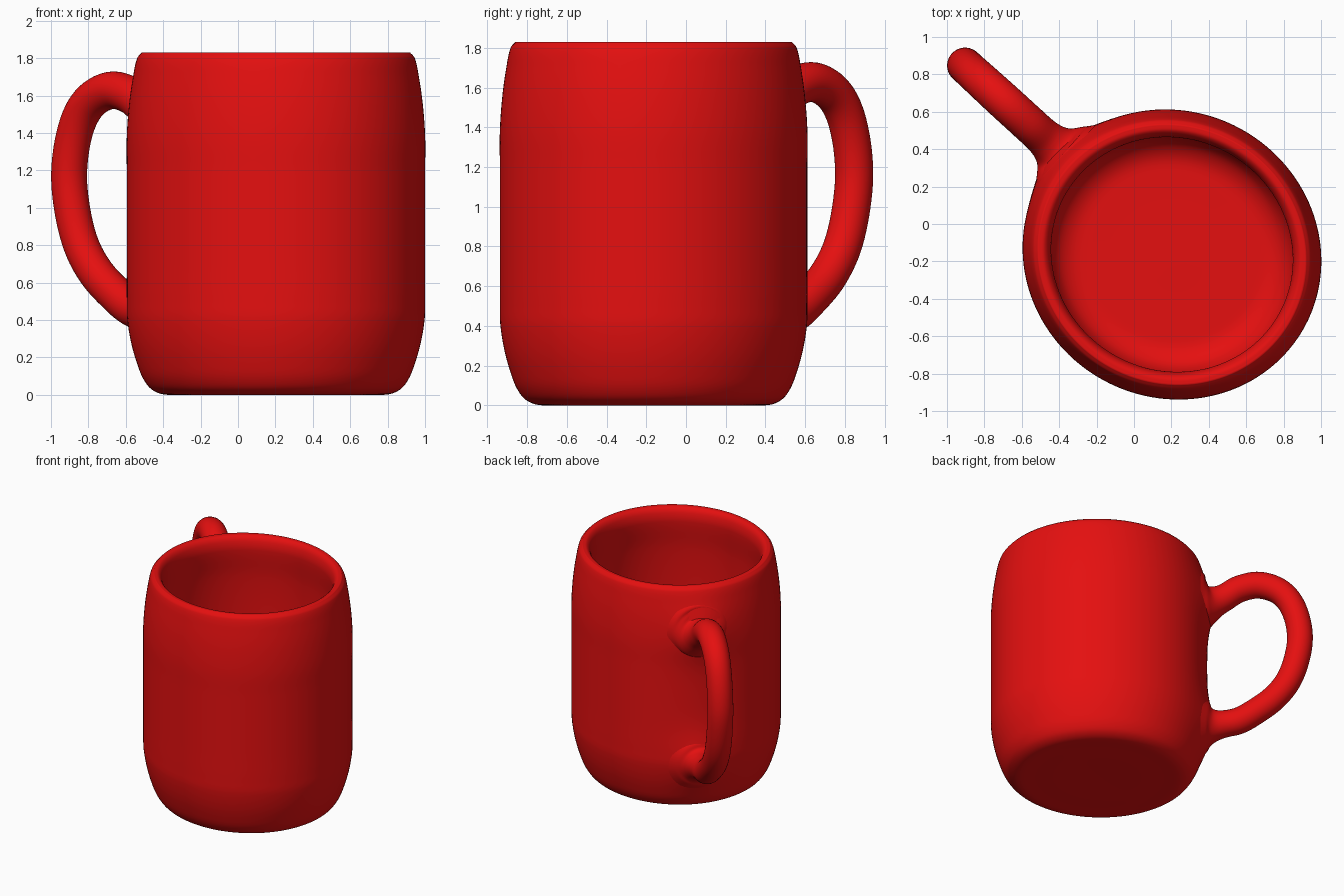
import bpy, bmesh, math
from mathutils import Vector
from mathutils.geometry import interpolate_bezier

cube = bpy.data.objects.get("Cube")
if cube:
    bpy.data.objects.remove(cube, do_unlink=True)

# Glazed red
red = bpy.data.materials.new("glossy_red")
red.use_nodes = True
colour = (0.78, 0.005, 0.005, 1)
red.diffuse_color = colour
red.node_tree.nodes["Principled BSDF"].inputs["Base Color"].default_value = colour

CENTRE_X, CENTRE_Y = 0.203, -0.163
TURN = math.radians(137.6)      # direction the handle points
JOINTS = (1.48, 0.43)           # heights where the handle meets the wall


def place(u, v, z, sx=1.0, sy=1.0):
    """Handle-aligned coordinates to model coordinates."""
    c, s = math.cos(TURN), math.sin(TURN)
    return (CENTRE_X + sx * (u * c - v * s), CENTRE_Y + sy * (u * s + v * c), z)


def smooth_path(points, steps):
    """Smooth curve through the points, without overshoot."""
    pts = [Vector(p) for p in points]
    last = len(pts) - 1
    dirs = [(pts[min(i + 1, last)] - pts[max(i - 1, 0)]).normalized() for i in range(last + 1)]
    out = []
    for i in range(last):
        a, b = pts[i], pts[i + 1]
        reach = (b - a).length / 3
        out += interpolate_bezier(a, a + dirs[i] * reach, b - dirs[i + 1] * reach, b, steps + 1)[:-1]
    return out + [pts[-1]]


def loft(name, rings):
    """Skin a list of closed rings and shade it smooth."""
    bm = bmesh.new()
    loops = [[bm.verts.new(p) for p in ring] for ring in rings]
    n = len(loops[0])
    for a, b in zip(loops, loops[1:]):
        for i in range(n):
            j = (i + 1) % n
            bm.faces.new((a[i], a[j], b[j], b[i]))
    bmesh.ops.remove_doubles(bm, verts=bm.verts, dist=0.0001)
    bmesh.ops.recalc_face_normals(bm, faces=bm.faces)
    for f in bm.faces:
        f.smooth = True
    mesh = bpy.data.meshes.new(name)
    bm.to_mesh(mesh)
    bm.free()
    mesh.materials.append(red)
    obj = bpy.data.objects.new(name, mesh)
    bpy.context.collection.objects.link(obj)
    return obj


# Mug body: outer wall, rounded rim, inner wall and floor (radius, height)
outer = [(0, 0, 0), (0.5, 0, 0), (0.6, 0.003, 0), (0.66, 0.03, 0), (0.7, 0.08, 0),
         (0.73, 0.15, 0), (0.765, 0.27, 0), (0.787, 0.4, 0), (0.79, 0.5, 0),
         (0.79, 0.7, 0), (0.79, 0.95, 0), (0.79, 1.2, 0), (0.79, 1.38, 0),
         (0.778, 1.55, 0), (0.757, 1.7, 0), (0.735, 1.8, 0), (0.71, 1.83, 0)]
inner = [(0.71, 1.83, 0), (0.675, 1.825, 0), (0.65, 1.79, 0), (0.64, 1.72, 0),
         (0.665, 1.5, 0), (0.675, 1.2, 0), (0.675, 0.5, 0), (0.655, 0.3, 0),
         (0.61, 0.17, 0), (0.53, 0.11, 0), (0.42, 0.1, 0), (0, 0.1, 0)]


def body_ring(r, z, swell, sides=128):
    ring = []
    for i in range(sides):
        t = math.tau * i / sides
        u, v = r * 1.02 * math.cos(t), r * 0.975 * math.sin(t)
        if swell and u > 0:     # wall swells softly into the handle
            for h in JOINTS:
                u += 0.05 * math.exp(-(v * v + (z - h) ** 2) / 0.045) * math.cos(t)
        ring.append(place(u, v, z, 1.01, 0.985))
    return ring


rings = [body_ring(p.x, p.y, True) for p in smooth_path(outer, 7)]
rings += [body_ring(p.x, p.y, False) for p in smooth_path(inner, 5)[1:]]
loft("mug_body", rings)

# Handle: round tube flaring where it meets the wall (reach, height, radius)
top, low = JOINTS
handle = [(0.765, top, 0.24), (0.81, top, 0.185), (0.855, top + 0.01, 0.127),
          (0.93, top + 0.045, 0.103), (1.05, 1.6, 0.1), (1.2, 1.627, 0.1),
          (1.355, 1.56, 0.098), (1.45, 1.42, 0.096), (1.497, 1.2, 0.096),
          (1.477, 1.0, 0.096), (1.41, 0.8, 0.096), (1.3, 0.65, 0.097),
          (1.15, 0.53, 0.098), (1.04, 0.465, 0.1), (0.93, low + 0.01, 0.103),
          (0.855, low, 0.127), (0.81, low, 0.185), (0.765, low, 0.24)]
path = smooth_path(handle, 6)
rings = []
for k, p in enumerate(path):
    a, b = path[max(k - 1, 0)], path[min(k + 1, len(path) - 1)]
    along = Vector((b.x - a.x, b.y - a.y)).normalized()
    ring = []
    for i in range(40):
        t = math.tau * i / 40
        lift = p.z * math.cos(t)
        ring.append(place(p.x - along.y * lift, p.z * math.sin(t), p.y + along.x * lift))
    rings.append(ring)
loft("handle", rings)
